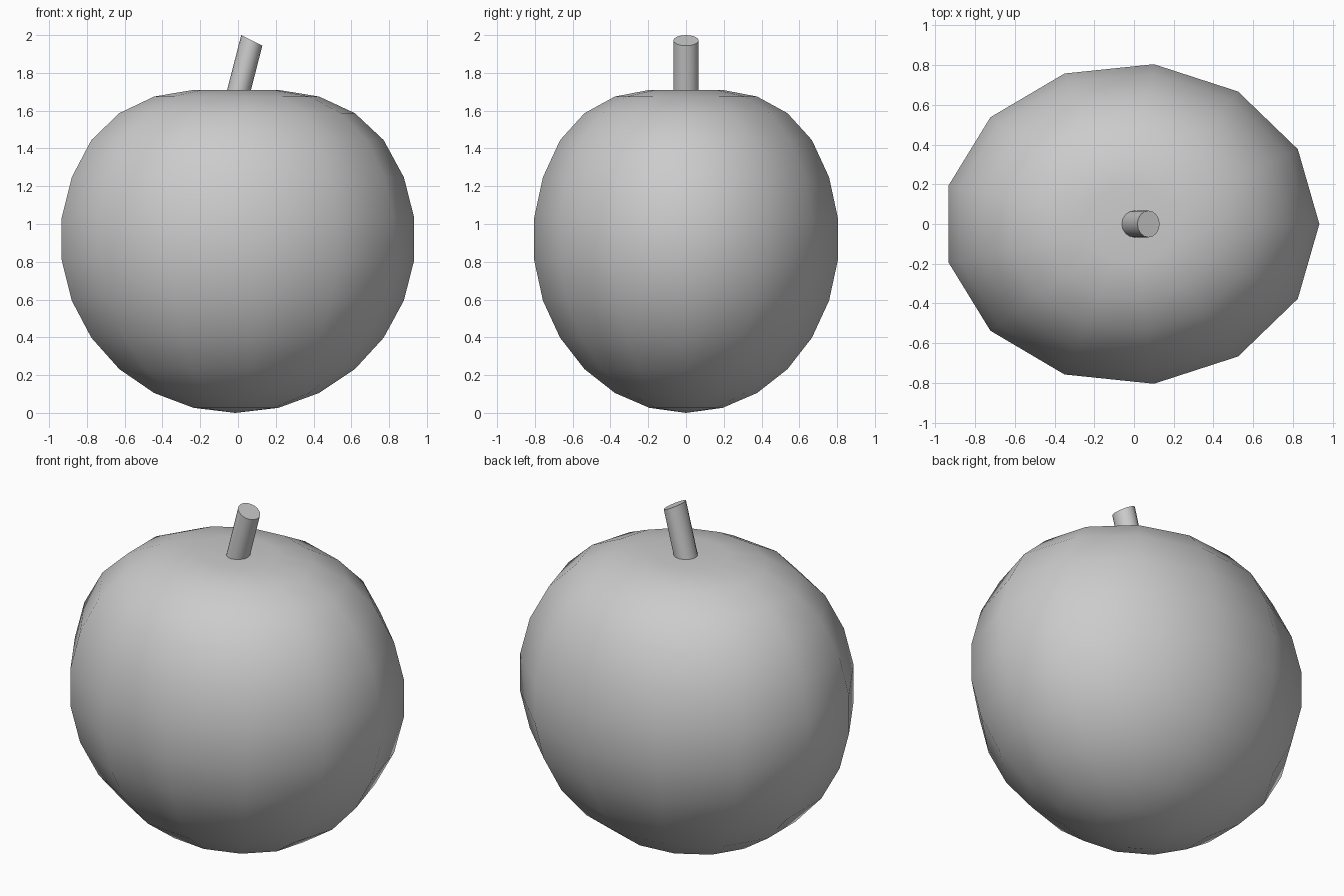
import bpy, bmesh, math
from mathutils import Matrix, Vector

if "Cube" in bpy.data.objects:
    bpy.data.objects.remove(bpy.data.objects["Cube"])


def make_object(name, bm):
    mesh = bpy.data.meshes.new(name)
    bm.to_mesh(mesh)
    bm.free()
    ob = bpy.data.objects.new(name, mesh)
    bpy.context.collection.objects.link(ob)
    return ob


# Fruit body: 13-sided sphere, flattened front to back, with a pressed-in top
bm = bmesh.new()
bmesh.ops.create_uvsphere(bm, u_segments=13, v_segments=13, radius=1.0)
bmesh.ops.rotate(bm, verts=bm.verts, cent=(0, 0, 0),
                 matrix=Matrix.Rotation(-math.pi / 2, 3, 'Z'))
for v in bm.verts:
    x, y, z = v.co
    dip = 0.193 * max(0.0, 0.785 - math.hypot(x, y)) if z > 0 else 0.0
    v.co = Vector((0.954 * x - 0.014, 0.816 * y, 0.921 + 0.921 * z - dip))
for f in bm.faces:
    f.smooth = True
make_object("fruit_body", bm)

# Stem: leaning cylinder with slanted ends, sunk slightly into the body
bm = bmesh.new()
bmesh.ops.create_cone(bm, cap_ends=True, segments=16, radius1=1.0,
                      radius2=1.0, depth=1.0)
base, tip = Vector((-0.015, 0, 1.63)), Vector((0.073, 0, 1.972))
for v in bm.verts:
    x, y, z = v.co
    v.co = base.lerp(tip, z + 0.5) + Vector((0.056 * x, 0.067 * y, -0.028 * x))
stem = make_object("stem", bm)
bpy.context.view_layer.objects.active = stem
stem.select_set(True)
bpy.ops.object.shade_smooth_by_angle(angle=math.radians(40))
